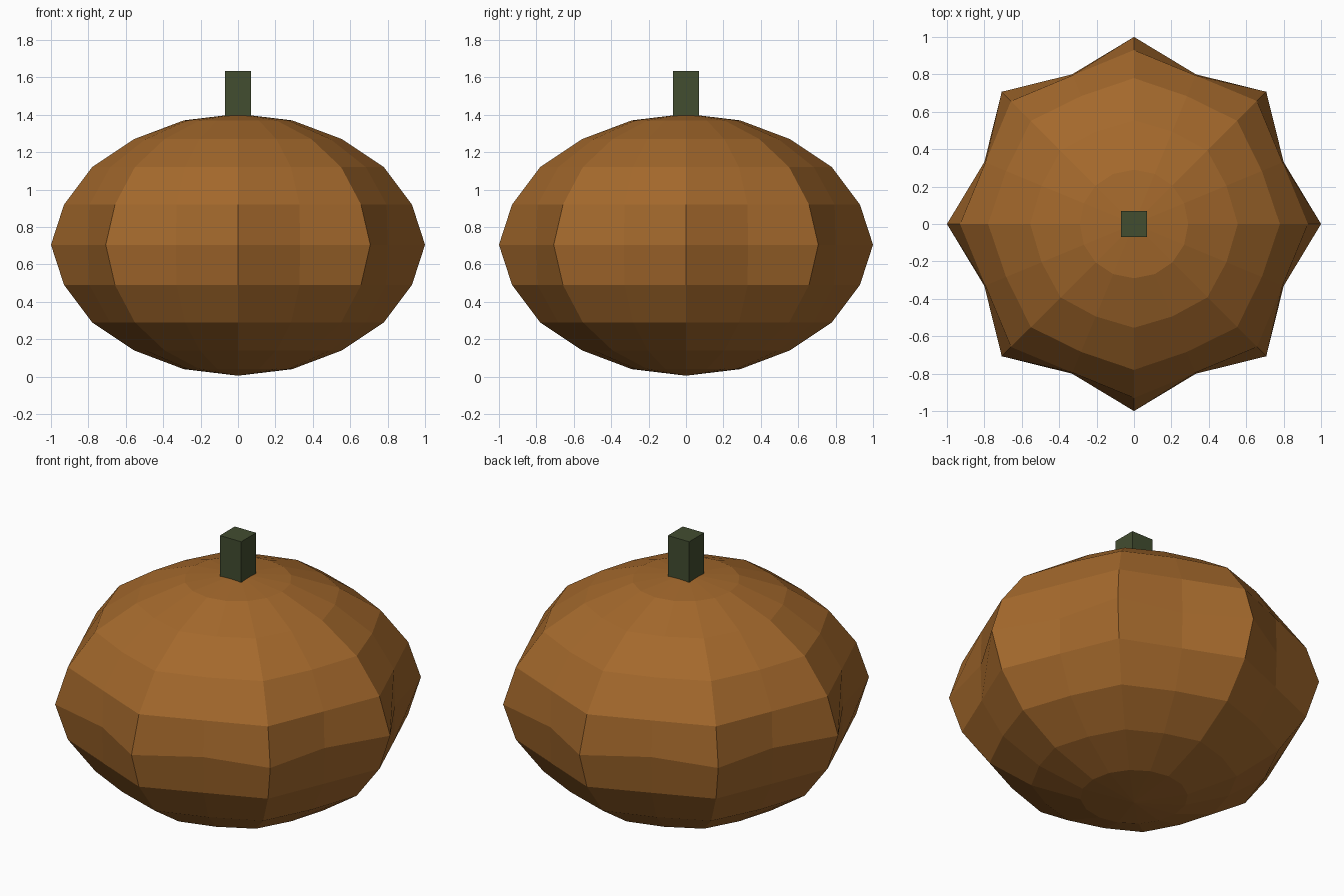
import bpy, bmesh, math

if "Cube" in bpy.data.objects:
    bpy.data.objects.remove(bpy.data.objects["Cube"])

def material(name, color):
    m = bpy.data.materials.new(name)
    m.diffuse_color = (*color, 1)
    m.use_nodes = True
    m.node_tree.nodes["Principled BSDF"].inputs["Base Color"].default_value = m.diffuse_color
    return m

def finish(bm, name, mat):
    bmesh.ops.recalc_face_normals(bm, faces=bm.faces[:])
    me = bpy.data.meshes.new(name)
    bm.to_mesh(me)
    bm.free()
    ob = bpy.data.objects.new(name, me)
    bpy.context.collection.objects.link(ob)
    me.materials.append(mat)
    return ob

# Ribbed body: rings of 8 ridges alternating with 8 valleys (z, ridge radius, valley radius)
half = [(0.04, 0.29, 0.29), (0.14, 0.555, 0.535), (0.29, 0.78, 0.74),
        (0.49, 0.93, 0.86), (0.705, 1.0, 0.866)]
rings = half + [(1.41 - z, a, b) for z, a, b in reversed(half[:-1])]
N = 16
bm = bmesh.new()
loops = [[bm.verts.new(((a, b)[i % 2] * math.cos(math.tau * i / N),
                        (a, b)[i % 2] * math.sin(math.tau * i / N), z))
          for i in range(N)] for z, a, b in rings]
bottom, top = bm.verts.new((0, 0, 0.005)), bm.verts.new((0, 0, 1.405))
for i in range(N):
    j = (i + 1) % N
    for lo, hi in zip(loops, loops[1:]):
        bm.faces.new((lo[i], lo[j], hi[j], hi[i]))
    bm.faces.new((bottom, loops[0][j], loops[0][i]))
    bm.faces.new((top, loops[-1][i], loops[-1][j]))
finish(bm, "pumpkin_body", material("orange_skin", (0.37, 0.14, 0.025)))

# Square stem
bm = bmesh.new()
bmesh.ops.create_cube(bm, size=1)
bmesh.ops.scale(bm, vec=(0.14, 0.14, 0.28), verts=bm.verts)
bmesh.ops.translate(bm, vec=(0, 0, 1.495), verts=bm.verts)
finish(bm, "stem", material("stem_green", (0.055, 0.075, 0.03)))
